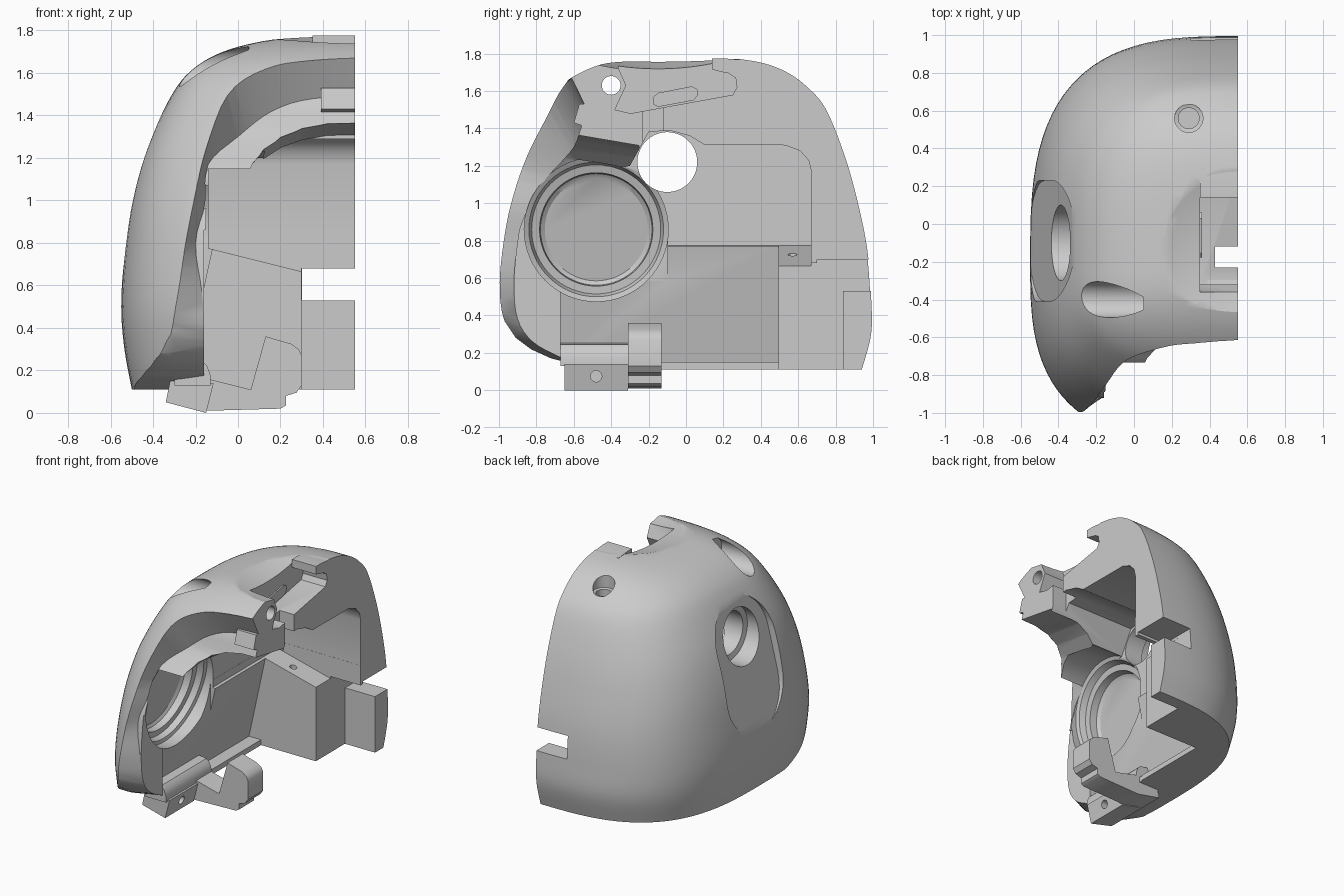
import bpy, bmesh, math
from mathutils import Vector

if "Cube" in bpy.data.objects:
    bpy.data.objects.remove(bpy.data.objects["Cube"])

TONE = (0.6, 0.6, 0.6, 1)
grey = bpy.data.materials.new("plain_grey")
grey.use_nodes = True
grey.diffuse_color = TONE
grey.node_tree.nodes["Principled BSDF"].inputs["Base Color"].default_value = TONE


def loft(name, rings):
    """Closed solid skinned through rings with equal point counts."""
    bm = bmesh.new()
    rows = [[bm.verts.new(p) for p in ring] for ring in rings]
    n = len(rows[0])
    for a, b in zip(rows, rows[1:]):
        for i in range(n):
            j = (i + 1) % n
            bm.faces.new((a[i], a[j], b[j], b[i]))
    caps = [bm.faces.new(rows[0][::-1]), bm.faces.new(rows[-1])]
    bm.normal_update()
    bmesh.ops.triangulate(bm, faces=caps)
    if bm.calc_volume(signed=True) < 0:
        bmesh.ops.reverse_faces(bm, faces=bm.faces)
    mesh = bpy.data.meshes.new(name)
    bm.to_mesh(mesh)
    bm.free()
    mesh.materials.append(grey)
    ob = bpy.data.objects.new(name, mesh)
    bpy.context.collection.objects.link(ob)
    return ob


def prism(name, axis, pts, lo, hi):
    """Outline in the other two axes, extruded along one axis."""
    def place(p, t):
        c = list(p)
        c.insert("xyz".index(axis), t)
        return c
    return loft(name, [[place(p, t) for p in pts] for t in (lo, hi)])


def box(name, lo, hi):
    (x, y, z), (X, Y, Z) = lo, hi
    return prism(name, "z", [(x, y), (X, y), (X, Y), (x, Y)], z, Z)


def lathe(name, axis, centre, steps, n=64):
    """Round solid along an axis from (position, radius) steps."""
    rings = []
    for t, r in steps:
        ring = []
        for k in range(n):
            a = math.tau * k / n
            c = [centre[0] + r * math.cos(a), centre[1] + r * math.sin(a)]
            c.insert("xyz".index(axis), t)
            ring.append(c)
        rings.append(ring)
    return loft(name, rings)


def volume(mesh):
    bm = bmesh.new()
    bm.from_mesh(mesh)
    v = bm.calc_volume(signed=True)
    bm.free()
    return v


def cut(target, cutter):
    """Subtract the cutter, trying a second solver if the first one fails."""
    bpy.context.view_layer.objects.active = target
    before = target.data.copy()
    full = volume(before)
    for solver in ('EXACT', 'MANIFOLD'):
        m = target.modifiers.new("cut", 'BOOLEAN')
        m.operation = 'DIFFERENCE'
        m.solver = solver
        m.object = cutter
        bpy.ops.object.modifier_apply(modifier=m.name)
        if full * .2 < volume(target.data) < full * 1.001:
            break
        target.data = before.copy()
    bpy.data.objects.remove(cutter)


def spline(keys, per=5):
    """Smooth in-between rows through the key rows."""
    k = [Vector(r) for r in keys]
    out = []
    for i in range(len(k) - 1):
        p0, p1, p2, p3 = k[max(i - 1, 0)], k[i], k[i + 1], k[min(i + 2, len(k) - 1)]
        for s in range(per):
            t = s / per
            out.append(p1 + (p2 - p0) * 0.5 * t + (p0 * 2 - p1 * 5 + p2 * 4 - p3) * 0.5 * t * t
                       + (p1 * 3 - p0 - p2 * 3 + p3) * 0.5 * t ** 3)
    return out + [k[-1]]


# Outer shell: height, half width, forward reach, backward reach
levels = spline([
    (.11, 1.05, .95, 1.14), (.3, 1.085, .965, 1.19), (.5, 1.1, .97, 1.19),
    (.75, 1.085, .93, 1.17), (1, 1.05, .86, 1.12), (1.25, .98, .756, 1.05),
    (1.5, .86, .6, .95), (1.62, .76, .486, .85), (1.7, .62, .36, .74),
    (1.75, .43, .23, .61), (1.776, .2, .1, .45)])


def section(z, w, front, back, n=96):
    ring = []
    for k in range(n):
        a = math.tau * (k + .5) / n
        c, s = math.cos(a), math.sin(a)
        x = math.copysign(abs(c) ** (2 / 3), c) * w
        y = math.copysign(abs(s) ** (2 / 3), s) * (back if s > 0 else front)
        ring.append((.55 + x, y - .2, z))
    return ring


shell = loft("half_shell", [section(*r) for r in levels])
cut(shell, box("midplane", (.55, -3, -1), (3, 3, 3)))

# Rounded chin underside
cut(shell, prism("chin", "x", [(-.45, .1), (-.6, .14), (-.72, .17), (-.83, .22), (-.91, .28),
                               (-.97, .37), (-1.01, .5), (-1.6, .5), (-1.6, -.2), (-.45, -.2)], -1, 1))

# Face opening: outer edge (x, y, z) paired with the rim's inner edge (x, z)
edge = spline([
    (-.51, -.58, 0, -.16, 0), (-.5, -.62, .12, -.16, .12), (-.44, -.76, .165, -.16, .18),
    (-.37, -.9, .25, -.16, .26), (-.325, -.98, .38, -.16, .38), (-.285, -1, .58, -.17, .57),
    (-.25, -.98, .8, -.2, .8), (-.21, -.94, 1, -.15, 1), (-.15, -.86, 1.25, -.14, 1.17),
    (-.05, -.73, 1.5, 0, 1.3), (.13, -.66, 1.62, .16, 1.42), (.36, -.62, 1.66, .36, 1.48),
    (.7, -.61, 1.675, .7, 1.49)], 4)
face = []
for x, y, z, u, v in edge:
    deep = y + .08 + .07 * max(0, 1 - abs(v - 1.2) * 3)
    face.append([(x, -1.7, z), (x, y, z), (u, deep, v), (.95, deep, v), (.95, -1.7, z)])
cut(shell, loft("face", face))

# Inner hollows: jaw space, leaning side wall, brow tunnel, upper chamber
cut(shell, box("jaw_space", (-.16, -1.5, -.2), (.9, -.1, .86)))
cut(shell, prism("side_wall", "y", [(-.155, -.2), (-.155, .15), (-.255, .15), (-.1, .86),
                                    (.9, .86), (.9, -.2)], -.67, .495))
tunnel = [(-.155, .8), (-.145, 1.11), (.04, 1.115), (.07, 1.17), (.12, 1.24), (.2, 1.305),
          (.3, 1.35), (.42, 1.375), (.9, 1.385), (.9, .8)]
cut(shell, loft("tunnel", [[(x, y, .8 + (z - .8) * s) for x, z in tunnel]
                           for y, s in ((-1.5, 1.25), (-.25, .88))]))
cut(shell, prism("chamber", "x", [(-.75, .83), (.67, .83), (.67, 1.17), (.655, 1.23), (.61, 1.28),
                                  (.53, 1.31), (.1, 1.312), (.02, 1.36), (-.09, 1.39), (-.2, 1.38),
                                  (-.3, 1.2), (-.75, 1.09)], -.14, .9))
cut(shell, prism("shelf", "y", [(-.139, .775), (.3, .665), (.9, .665), (.9, 1), (-.139, 1)], -.2, .669))
cut(shell, lathe("shelf_hole", "z", (.06, .57), [(.6, .025), (.95, .025)], 24))

# Round ear cup recess, leaning with the side wall
cup = lathe("cup", "x", (-.48, .86), [(-.33, .275), (-.315, .298), (-.26, .303), (-.255, .345),
                                     (-.21, .36), (-.2, .385), (.05, .385)])
for vert in cup.data.vertices:
    vert.co.x += (vert.co.z - .86) * .2
cut(shell, cup)

# Rear notch and through slot
cut(shell, box("notch", (.3, -1.5, -.2), (.9, .84, .68)))
cut(shell, box("slot", (.301, .7, .53), (.9, 1.5, .7)))

# Side scoop running down from the round side hole
r, scoop = .32, []
for k in range(33):
    a = math.pi * k / 32
    scoop.append((-.09 + r * math.cos(a), 1.18 + r * math.sin(a)))
for k in range(17):
    a = math.pi + math.pi * k / 16
    scoop.append((-.09 + r * math.cos(a), .87 + r * math.sin(a)))
cut(shell, loft("scoop", [[(-1, y, z) for y, z in scoop],
                          [(-.53 + (z - .65) * .25, y, z) for y, z in scoop]]))
cut(shell, lathe("side_hole", "x", (-.1, 1.22), [(-1, .2), (-.3, .2), (-.29, .16), (.05, .16)]))

# Brow bore, rear bolt hole
cut(shell, lathe("bore", "x", (-.4, 1.63), [(-1, .095), (.05, .095), (.06, .05), (.9, .05)], 40))
cut(shell, lathe("bolt_hole", "z", (.29, .56), [(1.5, .055), (1.62, .055), (1.625, .075), (2, .075)], 40))

# Shallow crown dish, with a stepped slot on the midline
R = 1.5
cut(shell, lathe("dish", "z", (.55, -.15), [(1.705 + R * (1 - math.cos(a)), max(R * math.sin(a), .002))
                                            for a in [i * .03 for i in range(16)]], 72))
cut(shell, prism("crown_slot", "x", [(-.36, 1.9), (-.36, 1.72), (-.32, 1.63), (-.38, 1.5), (-.3, 1.48),
                                     (.25, 1.58), (.272, 1.62), (.265, 1.67), (.22, 1.7), (.14, 1.72),
                                     (.14, 1.9)], .35, .9))
cut(shell, box("crown_gap", (.43, -.23, 1.2), (.9, -.12, 1.6)))

# Hook lip over the back of the crown slot
prism("crown_lip", "x", [(.14, 1.715), (.22, 1.695), (.3, 1.7), (.3, 1.765), (.2, 1.775), (.14, 1.775)],
      .35, .55)

# Slot pad on the crown
prism("crown_pad", "x", [(-.15, 1.515), (.04, 1.55), (.062, 1.575), (.06, 1.61), (.03, 1.625),
                         (-.15, 1.59), (-.178, 1.565), (-.175, 1.53)], .33, .36)

# Brow bracket hanging below the forehead on the midline
prism("brow_bracket", "x", [(-.6, 1.43), (-.45, 1.38), (-.3, 1.335), (-.25, 1.47), (-.38, 1.5),
                            (-.5, 1.53), (-.57, 1.53)], .39, .55)

# Jaw clip: hook, front foot with screw hole, and rounded bar
prism("jaw_hook", "y", [(-.34, .05), (-.15, .01), (.2, .02), (.225, .035), (.225, .08), (.275, .095),
                        (.3, .13), (.3, .27), (.285, .3), (.25, .325), (.13, .36), (.06, .11),
                        (-.16, .165), (-.32, .14)], -.31, -.13)
foot = prism("jaw_foot", "y", [(-.34, .05), (-.15, 0), (-.115, .14), (-.32, .15)], -.65, -.31)
cut(foot, lathe("screw_hole", "x", (-.48, .075), [(-.25, .03), (.1, .03)], 32))
prism("jaw_bar", "y", [(-.3, .13), (-.13, .13), (-.13, .18), (-.145, .22), (-.17, .245), (-.3, .26)],
      -.67, -.13)

# Soft shading with crisp edges
for ob in bpy.context.scene.objects:
    if ob.type == 'MESH':
        bpy.ops.object.select_all(action='DESELECT')
        ob.select_set(True)
        bpy.context.view_layer.objects.active = ob
        bpy.ops.object.shade_smooth_by_angle(angle=math.radians(30))
